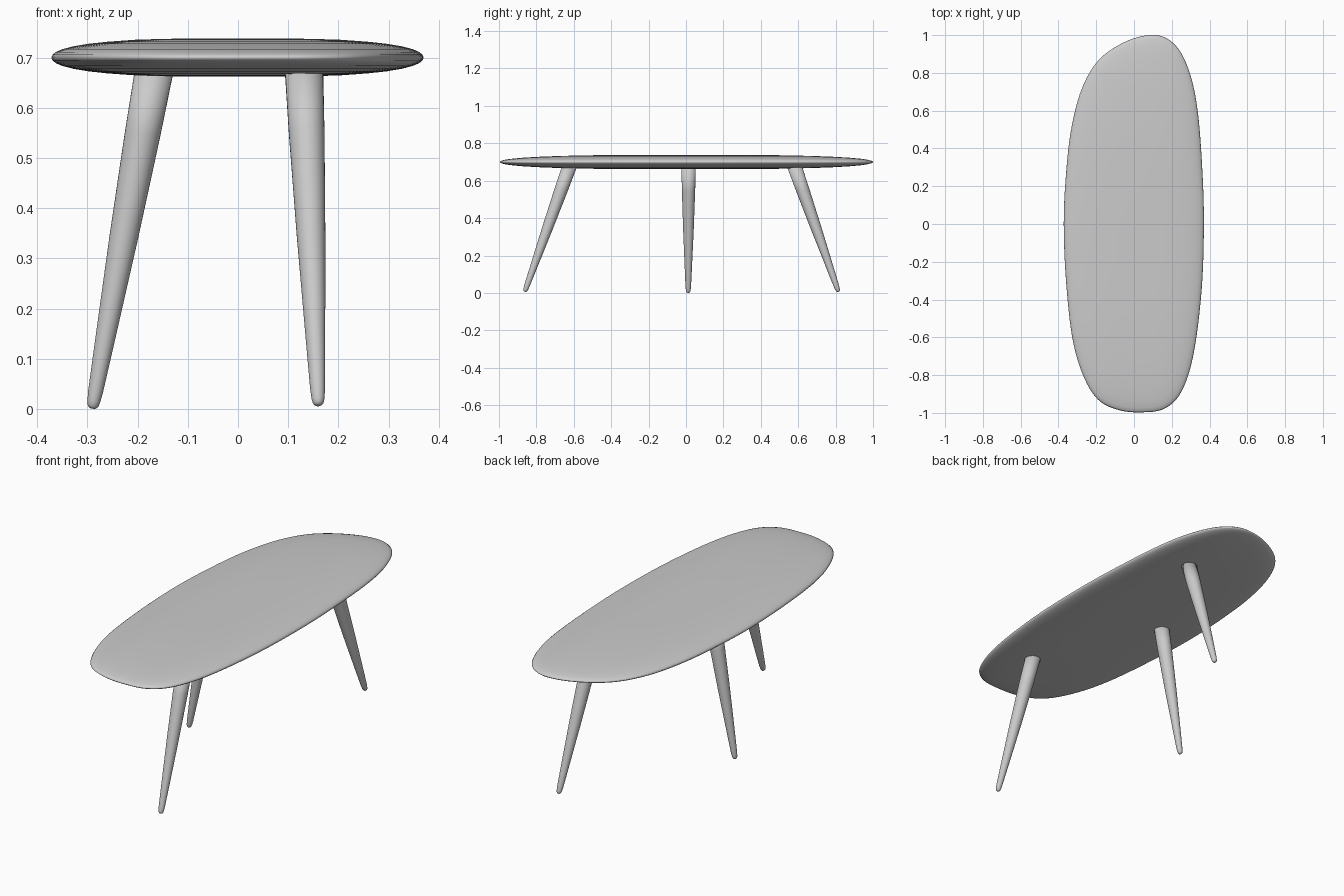
import bpy
import bmesh
import math
from mathutils import Vector

if "Cube" in bpy.data.objects:
    bpy.data.objects.remove(bpy.data.objects["Cube"])


def finish(name, bm):
    bmesh.ops.recalc_face_normals(bm, faces=bm.faces)
    for f in bm.faces:
        f.smooth = True
    me = bpy.data.meshes.new(name)
    bm.to_mesh(me)
    bm.free()
    ob = bpy.data.objects.new(name, me)
    bpy.context.collection.objects.link(ob)
    return ob


def loft(name, rings):
    """Skin a stack of closed rings; the end rings are closed with a fan."""
    bm = bmesh.new()
    vr = [[bm.verts.new(p) for p in ring] for ring in rings]
    n = len(vr[0])
    for a, b in zip(vr, vr[1:]):
        for i in range(n):
            bm.faces.new((a[i], a[(i + 1) % n], b[(i + 1) % n], b[i]))
    for ring in (vr[0], vr[-1]):
        c = bm.verts.new(sum((v.co for v in ring), Vector()) / n)
        for i in range(n):
            bm.faces.new((c, ring[i], ring[(i + 1) % n]))
    return finish(name, bm)


def smooth_loop(pts, steps):
    """Closed Catmull-Rom curve through the points."""
    out, n = [], len(pts)
    for i in range(n):
        a, b, c, d = (Vector(pts[(i + k) % n]) for k in (-1, 0, 1, 2))
        for s in range(steps):
            t = s / steps
            out.append(0.5 * (2 * b + (c - a) * t + (2 * a - 5 * b + 4 * c - d) * t ** 2
                              + (3 * b - a - 3 * c + d) * t ** 3))
    return out


# Table top: freeform outline with a pebble-like rounded edge
outline = smooth_loop([
    (0.37, 0), (0.361, 0.3), (0.337, 0.6), (0.295, 0.8), (0.225, 0.94),
    (0.12, 1.0), (-0.03, 0.972), (-0.18, 0.875), (-0.275, 0.72), (-0.333, 0.5),
    (-0.361, 0.25), (-0.372, 0), (-0.36, -0.3), (-0.327, -0.6), (-0.27, -0.8),
    (-0.19, -0.93), (-0.08, -0.985), (0.04, -0.997), (0.16, -0.978),
    (0.25, -0.89), (0.315, -0.69), (0.358, -0.35)], 6)
edge = [(0.25, 0.038), (0.4, 0.0372), (0.55, 0.0355), (0.7, 0.0315), (0.8, 0.0275),
        (0.88, 0.0225), (0.94, 0.0168), (0.975, 0.0112), (0.993, 0.0057), (1, 0)]
profile = [(s, 0.7 + h) for s, h in edge] + [(s, 0.7 - h) for s, h in edge[-2::-1]]
loft("table_top", [[(p.x * s, p.y * s, z) for p in outline] for s, z in profile])


# Splayed tapering legs with rounded feet
def leg(name, foot, top):
    foot, top = Vector(foot), Vector(top)
    axis = top - foot
    q = Vector((0, 0, 1)).rotation_difference(axis)
    prof = [(0.001, 0.004), (0.004, 0.008), (0.01, 0.011), (0.022, 0.0128), (0.05, 0.0148),
            (0.2, 0.0195), (0.5, 0.0285), (0.8, 0.0355), (1.0, 0.0385)]
    loft(name, [[foot + axis * t + q @ Vector((r * math.cos(a), r * math.sin(a), 0))
                 for a in (math.tau * i / 32 for i in range(32))] for t, r in prof])


leg("side_leg", (-0.29, 0.012, 0.0), (-0.165, 0.014, 0.685))
leg("front_leg", (0.16, -0.862, 0.006), (0.131, -0.62, 0.685))
leg("back_leg", (0.16, 0.815, 0.006), (0.131, 0.577, 0.685))
